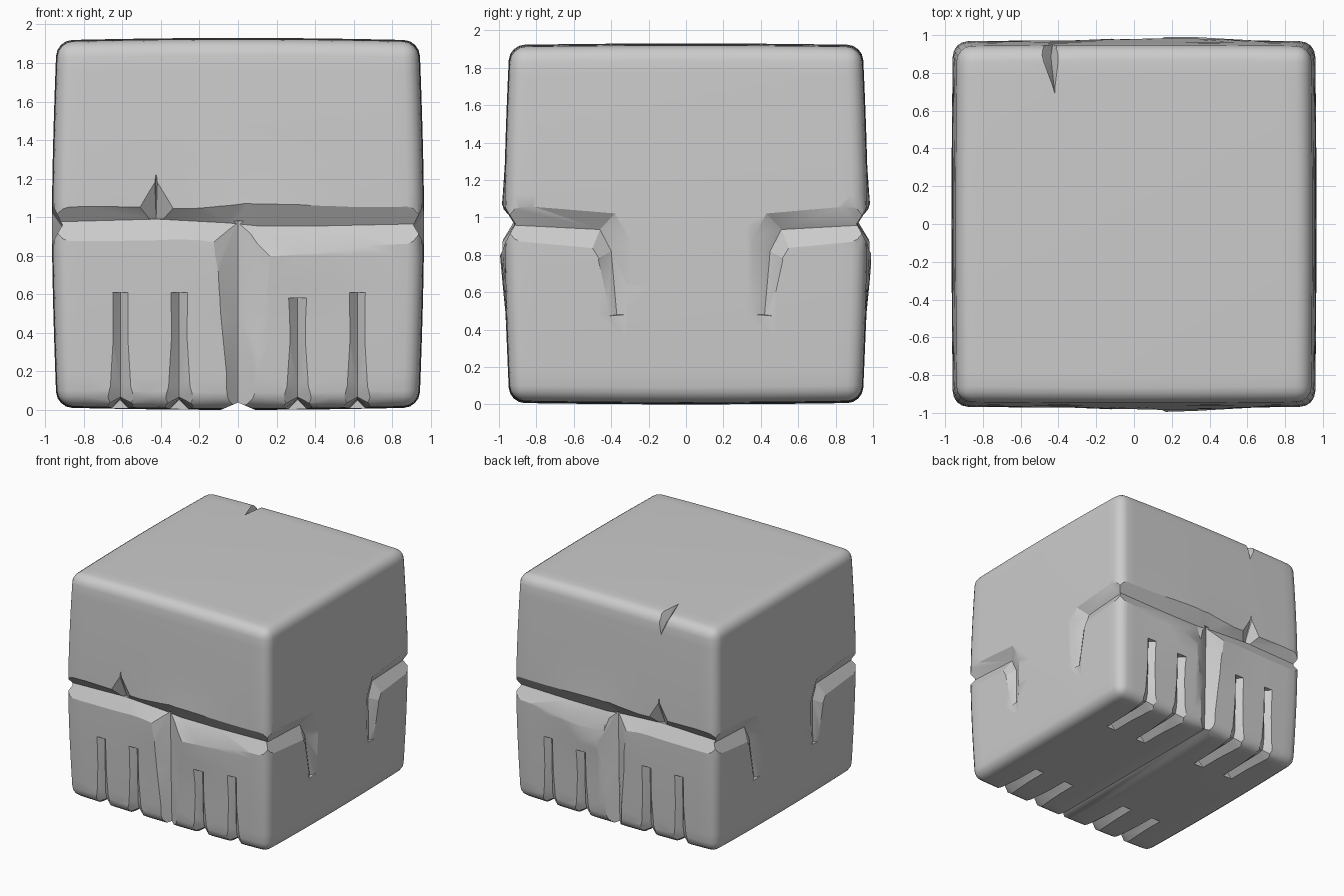
import bpy, bmesh
from mathutils import Vector as Vec

if "Cube" in bpy.data.objects:
    bpy.data.objects.remove(bpy.data.objects["Cube"])

# Stone block body: rounded cube, faces gently bowed
bm = bmesh.new()
bmesh.ops.create_cube(bm, size=2)
bmesh.ops.subdivide_edges(bm, edges=bm.edges[:], cuts=11, use_grid_fill=True)
hard = [e for e in bm.edges if e.calc_face_angle(0) > 1]
bmesh.ops.bevel(bm, geom=hard, offset=0.085, segments=4, profile=0.5, affect='EDGES')
for v in bm.verts:
    x, y, z = v.co
    fx, fy, fz = 1 - x * x, 1 - y * y, 1 - abs(z) ** 1.6
    hx = 0.935 + 0.025 * fz + 0.006 * fy
    hy = 0.938 + 0.030 * fz + 0.006 * fx
    hz = 0.944 + 0.021 * fx * 0.6 + 0.021 * fy * 0.4
    # raised cheek beside the centre groove
    hy += 0.028 * max(0, 1 - abs(x - 0.2) / 0.5) * max(0, 1 - abs(z + 0.12) / 0.4)
    v.co = (x * hx, y * hy, 0.965 + z * hz)
me = bpy.data.meshes.new("stone_block")
bm.to_mesh(me)
bm.free()
block = bpy.data.objects.new("stone_block", me)
bpy.context.collection.objects.link(block)
cutters = []


def groove(name, sections):
    """Lofted V cutter; each section = surface point, outward normal, depth, two side offsets."""
    b = bmesh.new()
    rings = []
    for p, n, d, s1, s2 in sections:
        p, n, s1, s2 = Vec(p), Vec(n).normalized(), Vec(s1), Vec(s2)
        rings.append([b.verts.new(q) for q in (p - n * d, p + n * d + s1 * 2, p + n * d + s2 * 2)])
    for r, t in zip(rings, rings[1:]):
        for i in range(3):
            j = (i + 1) % 3
            b.faces.new((r[i], r[j], t[j], t[i]))
    b.faces.new(rings[0])
    b.faces.new(rings[-1])
    bmesh.ops.triangulate(b, faces=b.faces[:])
    bmesh.ops.recalc_face_normals(b, faces=b.faces[:])
    m = bpy.data.meshes.new(name)
    b.to_mesh(m)
    b.free()
    o = bpy.data.objects.new(name, m)
    o.hide_render = True
    bpy.context.collection.objects.link(o)
    cutters.append(o)


for s in (-1, 1):  # front, then back
    n = (0, s, 0)
    # horizontal groove: x, valley z, upper edge z, lower edge z
    rows = [(-1.15, .97, 1.05, .87), (-.42, .99, 1.05, .88), (-.05, .97, 1.05, .88),
            (.1, .955, 1.05, .84 if s < 0 else .76), (.45, .955, 1.05, .84), (1.15, .97, 1.08, .86)]
    groove("mouth_cut", [((x, s * .972, z), n, .06, (0, 0, u - z), (0, 0, l - z))
                         for x, z, u, l in rows])
    # vertical centre groove
    groove("centre_cut", [((0, s * y, z), n, d, (-w, 0, 0), (w2, 0, 0)) for y, z, d, w, w2 in
                          ((.972, .98, .065, .12, .12), (.965, .5, .065, .09, .12),
                           (.945, -.1, .06, .06, .09))])
    # tooth grooves, wrapping under the bottom edge
    for x, top in ((-.61, .61), (-.305, .61), (.31, .58), (.62, .61)):
        path = [(.965, top, 1, 0, .04), (.952, .12, 1, -.15, .06), (.922, .035, 1, -1, .06),
                (.85, .014, .15, -1, .06), (.45, .006, 0, -1, .045)]
        groove("tooth_cut", [((x, s * y, z), (0, s * ny, nz), .045, (-w, 0, 0), (w, 0, 0))
                             for y, z, ny, nz, w in path])
    # diamond nick above the horizontal groove
    groove("nick_cut", [((-.425, s * .975, 1.22), n, .012, (-.004, 0, 0), (.004, 0, 0)),
                        ((-.425, s * .972, .99), n, .085, (-.12, 0, 0), (.12, 0, 0))])
    # hooks on both sides: q along the side, z, depth, outer offset, inner offset
    k = 0 if s < 0 else .05
    hook = [(1.15, .97, .05, (0, .10), (0, -.12)), (.46 + k, .935, .06, (-.08, .085), (.04, -.10)),
            (.40 + k, .82, .055, (-.10, .03), (.07, -.05)), (.37 + k, .48, .03, (-.06, 0), (.06, -.01))]
    for t in (-1, 1):
        groove("hook_cut", [((t * .964, s * q, z), (t, 0, 0), d, (0, s * a[0], a[1]), (0, s * b[0], b[1]))
                            for q, z, d, a, b in hook])

# shallow groove along the underside
groove("underside_cut", [((0, y, .008), (0, 0, -1), .03, (-.07, 0, 0), (.07, 0, 0)) for y in (-1.1, 1.1)])
# chip in the back top edge
groove("chip_cut", [((-.42, .69, 1.93), (0, 0, 1), .008, (-.003, 0, 0), (.003, 0, 0)),
                    ((-.44, .93, 1.89), (0, 1, 1), .06, (-.045, 0, 0), (.03, 0, 0)),
                    ((-.43, .965, 1.75), (0, 1, 0), .008, (-.003, 0, 0), (.003, 0, 0))])

# Carve everything and shade
bpy.context.view_layer.objects.active = block
block.select_set(True)
for c in cutters:
    mod = block.modifiers.new("carve", 'BOOLEAN')
    mod.operation, mod.solver, mod.object = 'DIFFERENCE', 'EXACT', c
    bpy.ops.object.modifier_apply(modifier=mod.name)
for c in cutters:
    bpy.data.objects.remove(c)
bpy.ops.object.shade_smooth_by_angle(angle=0.5)
